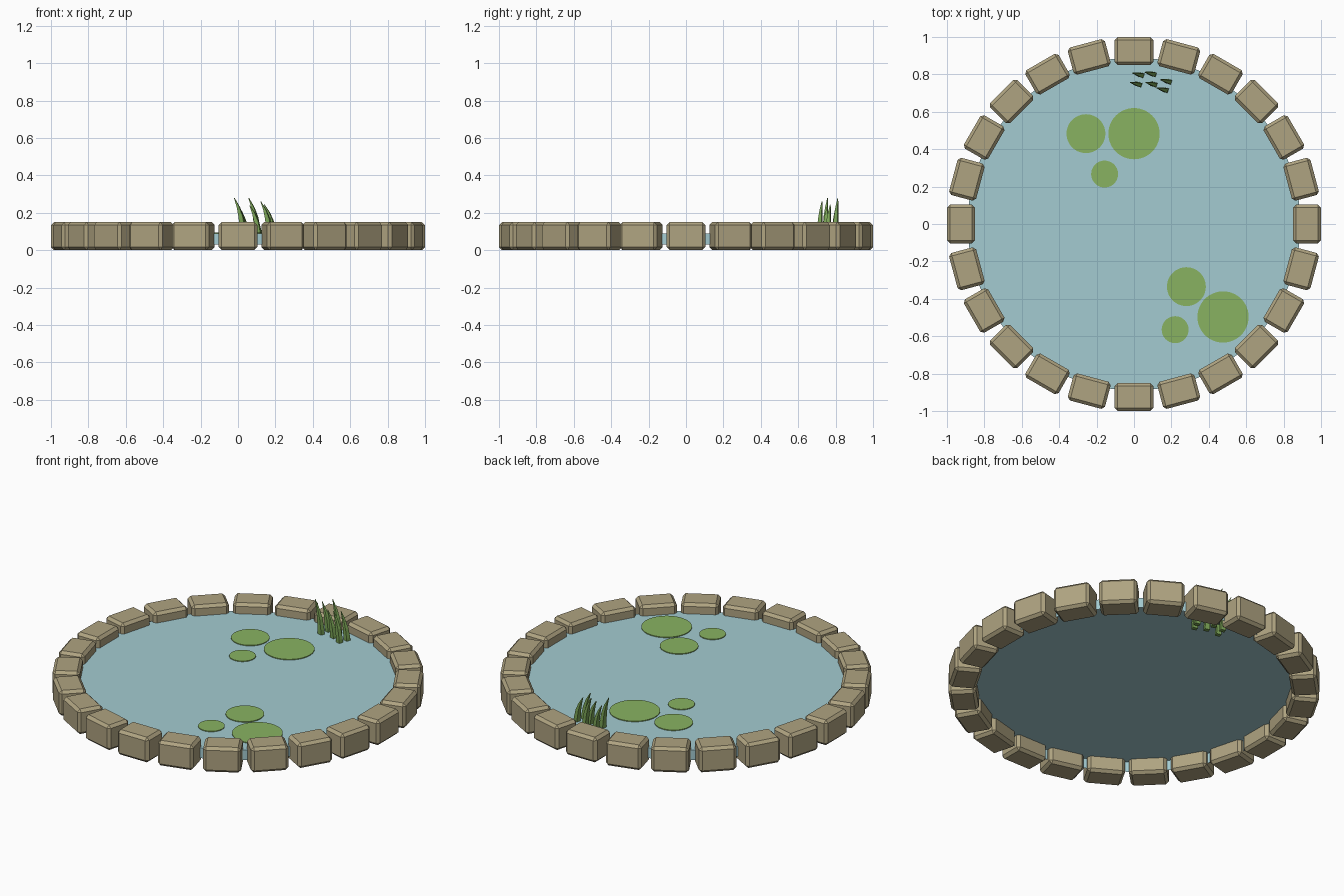
import bpy, bmesh
from math import pi
from mathutils import Matrix, Vector

if "Cube" in bpy.data.objects:
    bpy.data.objects.remove(bpy.data.objects["Cube"])


def material(name, color):
    m = bpy.data.materials.new(name)
    m.diffuse_color = (*color, 1)
    m.use_nodes = True
    m.node_tree.nodes["Principled BSDF"].inputs["Base Color"].default_value = m.diffuse_color
    return m


STONE = material("stone", (0.43, 0.37, 0.22))
WATER = material("water", (0.37, 0.60, 0.64))
PAD = material("lily_green", (0.25, 0.45, 0.12))
REED = material("reed_green", (0.19, 0.36, 0.09))


def finish(name, bm, mat):
    me = bpy.data.meshes.new(name)
    bm.to_mesh(me)
    bm.free()
    me.materials.append(mat)
    ob = bpy.data.objects.new(name, me)
    bpy.context.collection.objects.link(ob)
    return ob


def disc(name, x, y, r, z0, z1, mat, sides=64, open_bottom=False):
    bm = bmesh.new()
    bmesh.ops.create_cone(bm, cap_ends=True, segments=sides, radius1=r, radius2=r, depth=z1 - z0,
                          matrix=Matrix.Translation((x, y, (z0 + z1) / 2)))
    if open_bottom:
        bmesh.ops.delete(bm, geom=[f for f in bm.faces if f.normal.z < -0.9], context='FACES_ONLY')
    return finish(name, bm, mat)


# ring of chamfered rim stones
for i in range(24):
    bm = bmesh.new()
    bmesh.ops.create_cube(bm, size=1, matrix=Matrix.Diagonal((0.15, 0.206, 0.15, 1)))
    bmesh.ops.bevel(bm, geom=bm.edges[:], offset=0.016, segments=1, affect='EDGES')
    bmesh.ops.transform(bm, verts=bm.verts,
                        matrix=Matrix.Rotation(i * pi / 12, 4, 'Z') @ Matrix.Translation((0.925, 0, 0.075)))
    finish(f"rim_stone_{i + 1}", bm, STONE)

# water surface with a skirt, open underneath
disc("water", 0, 0, 0.89, 0.03, 0.09, WATER, 96, open_bottom=True)

# lily pads in two groups of three
pads = [(0, 0.483, 0.137), (-0.257, 0.483, 0.104), (-0.157, 0.267, 0.072),
        (0.28, -0.335, 0.104), (0.476, -0.497, 0.137), (0.22, -0.565, 0.072)]
for i, (x, y, r) in enumerate(pads):
    disc(f"lily_pad_{i + 1}", x, y, r, 0.0905, 0.095, PAD, 48)

# tapering, bending reed blades: base x, base y, tip height
reeds = [(0.042, 0.795, 0.25), (0.107, 0.80, 0.28), (0.03, 0.745, 0.28),
         (0.112, 0.745, 0.24), (0.19, 0.76, 0.245), (0.172, 0.715, 0.26)]
profile = [(0.0, 0.0, 1.0), (0.35, 0.08, 0.95), (0.6, 0.27, 0.78), (0.8, 0.56, 0.5), (1.0, 1.0, 0.1)]
for i, (x, y, h) in enumerate(reeds):
    bm = bmesh.new()
    rings = []
    for t, bend, s in profile:
        c = Vector((x - 0.05 * bend, y + 0.012 * bend, 0.03 + (h - 0.03) * t))
        rings.append([bm.verts.new(c + Vector((a * 0.014 + b * 0.004, b * 0.012 - a * 0.004, 0)) * s)
                      for a, b in ((-1, -1), (1, -1), (1, 1), (-1, 1))])
    for lo, hi in zip(rings, rings[1:]):
        for k in range(4):
            bm.faces.new((lo[k], lo[(k + 1) % 4], hi[(k + 1) % 4], hi[k]))
    bm.faces.new(rings[0][::-1])
    bm.faces.new(rings[-1])
    finish(f"reed_blade_{i + 1}", bm, REED)
